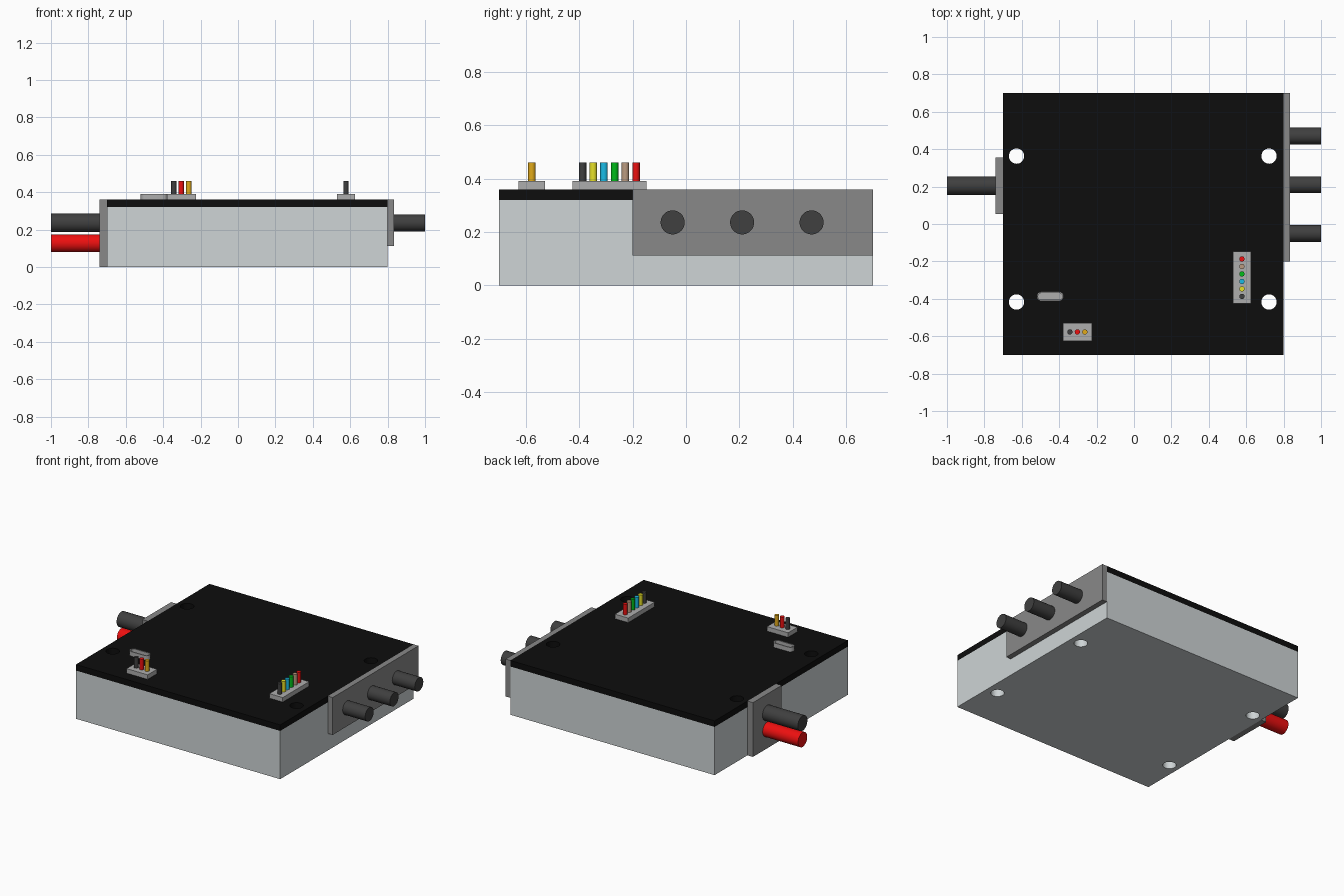
import bpy, bmesh, math
from mathutils import Matrix

if "Cube" in bpy.data.objects:
    bpy.data.objects.remove(bpy.data.objects["Cube"])

mats = {}
COLORS = {
    "casing": (0.62, 0.66, 0.67), "black": (0.004, 0.004, 0.004), "dark": (0.05, 0.05, 0.05),
    "plate": (0.25, 0.25, 0.25), "socket": (0.42, 0.42, 0.42), "red": (0.85, 0.005, 0.005),
    "orange": (0.75, 0.4, 0.01), "yellow": (0.8, 0.75, 0.02), "blue": (0.01, 0.5, 0.8),
    "green": (0.0, 0.5, 0.01), "tan": (0.5, 0.33, 0.22),
}


def finish(name, bm, color):
    me = bpy.data.meshes.new(name)
    bmesh.ops.recalc_face_normals(bm, faces=bm.faces)
    bm.to_mesh(me)
    bm.free()
    ob = bpy.data.objects.new(name, me)
    bpy.context.collection.objects.link(ob)
    if color:
        if color not in mats:
            mats[color] = bpy.data.materials.new(color)
            mats[color].diffuse_color = (*COLORS[color], 1)
        me.materials.append(mats[color])
    return ob


def box(name, x0, x1, y0, y1, z0, z1, color):
    bm = bmesh.new()
    size = Matrix.Diagonal((x1 - x0, y1 - y0, z1 - z0, 1))
    centre = Matrix.Translation(((x0 + x1) / 2, (y0 + y1) / 2, (z0 + z1) / 2))
    bmesh.ops.create_cube(bm, size=1, matrix=centre @ size)
    return finish(name, bm, color)


def rod(name, centre, radius, length, axis, color, sides=32):
    bm = bmesh.new()
    rot = Matrix.Rotation(math.pi / 2, 4, 'Y') if axis == 'X' else Matrix()
    bmesh.ops.create_cone(bm, cap_ends=True, segments=sides, radius1=radius, radius2=radius,
                          depth=length, matrix=Matrix.Translation(centre) @ rot)
    ob = finish(name, bm, color)
    smooth(ob)
    return ob


def smooth(ob):
    bpy.ops.object.select_all(action='DESELECT')
    ob.select_set(True)
    bpy.context.view_layer.objects.active = ob
    bpy.ops.object.shade_smooth_by_angle(angle=math.radians(30))


# Casing and lid, with four mounting holes through both
casing = box("casing", -0.70, 0.80, -0.70, 0.70, 0, 0.32, "casing")
lid = box("lid", -0.70, 0.80, -0.70, 0.70, 0.32, 0.36, "black")
for i, (x, y) in enumerate([(-0.628, 0.363), (0.722, 0.363), (-0.628, -0.417), (0.722, -0.417)]):
    cutter = rod(f"hole_cutter_{i + 1}", (x, y, 0.18), 0.041, 0.6, 'Z', None)
    cutter.hide_render = True
    cutter.hide_set(True)
    for part in (casing, lid):
        mod = part.modifiers.new("mounting_hole", 'BOOLEAN')
        mod.operation = 'DIFFERENCE'
        mod.solver = 'EXACT'
        mod.object = cutter

# Motor outlet plate with three cables on the right
box("outlet_plate", 0.80, 0.835, -0.20, 0.70, 0.112, 0.36, "plate")
for i in range(3):
    rod(f"outlet_cable_{i + 1}", (0.915, -0.05 + 0.26 * i, 0.236), 0.045, 0.17, 'X', "dark")

# Power inlet plate with a cable pair on the left
box("inlet_plate", -0.74, -0.70, 0.053, 0.355, 0, 0.36, "plate")
rod("power_cable_dark", (-0.865, 0.205, 0.236), 0.05, 0.27, 'X', "dark")
rod("power_cable_red", (-0.865, 0.205, 0.127), 0.048, 0.27, 'X', "red")

# Pin connectors on the lid
box("six_pin_base", 0.528, 0.626, -0.425, -0.148, 0.36, 0.39, "socket")
for i, c in enumerate(["red", "tan", "green", "blue", "yellow", "dark"]):
    rod(f"six_pin_wire_{i + 1}", (0.577, -0.187 - 0.04 * i, 0.42), 0.014, 0.08, 'Z', c, 24)
box("three_pin_base", -0.38, -0.225, -0.626, -0.528, 0.36, 0.39, "socket")
for i, c in enumerate(["dark", "red", "orange"]):
    rod(f"three_pin_wire_{i + 1}", (-0.343 + 0.04 * i, -0.577, 0.42), 0.014, 0.08, 'Z', c, 24)


# Rounded data port with a recessed opening
def pill(bm, radius, z, half=0.047, n=12):
    ring = []
    for side in (1, -1):
        for k in range(n + 1):
            a = side * math.pi / 2 - math.pi / 2 * (1 + side) + math.pi * k / n
            if side == -1:
                a = math.pi / 2 + math.pi * k / n
            ring.append(bm.verts.new((-0.448 + side * half + radius * math.cos(a),
                                      -0.387 + radius * math.sin(a), z)))
    return ring


bm = bmesh.new()
rings = [pill(bm, r, z) for r, z in [(0.025, 0.36), (0.025, 0.39), (0.018, 0.39), (0.018, 0.365)]]
for a, b in zip(rings, rings[1:]):
    for k in range(len(a)):
        j = (k + 1) % len(a)
        bm.faces.new((a[k], a[j], b[j], b[k]))
bm.faces.new(rings[0])
bm.faces.new(rings[-1])
smooth(finish("data_port", bm, "socket"))

for m in bpy.data.materials:
    if m.users and not m.is_grease_pencil:
        m.use_nodes = True
        m.node_tree.nodes["Principled BSDF"].inputs["Base Color"].default_value = m.diffuse_color
